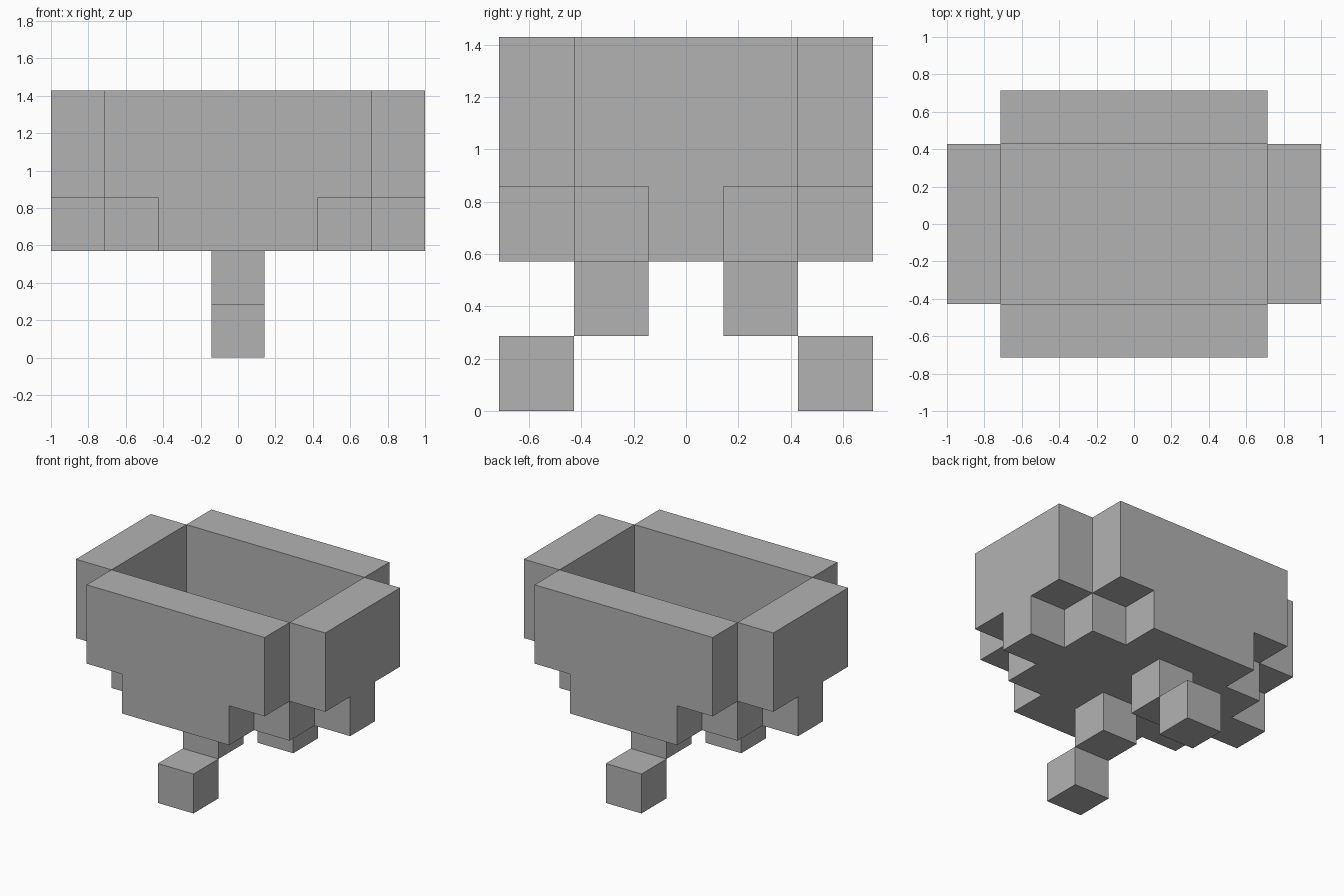
import bpy
import bmesh
import math
from mathutils import Matrix, Vector

U = 2 / 7  # edge of one block

if "Cube" in bpy.data.objects:
    bpy.data.objects.remove(bpy.data.objects["Cube"], do_unlink=True)

grey = bpy.data.materials.new("plain_grey")
grey.use_nodes = True
colour = (0.448, 0.448, 0.448, 1)
grey.diffuse_color = colour
grey.node_tree.nodes["Principled BSDF"].inputs["Base Color"].default_value = colour


def finish(name, bm):
    """Scale block units to size and link the part."""
    bmesh.ops.scale(bm, vec=(U, U, U), verts=bm.verts)
    bmesh.ops.recalc_face_normals(bm, faces=bm.faces)
    mesh = bpy.data.meshes.new(name)
    bm.to_mesh(mesh)
    bm.free()
    mesh.materials.append(grey)
    obj = bpy.data.objects.new(name, mesh)
    bpy.context.collection.objects.link(obj)


def box(name, centre, size):
    bm = bmesh.new()
    bmesh.ops.create_cube(bm, size=1)
    bmesh.ops.scale(bm, vec=size, verts=bm.verts)
    bmesh.ops.translate(bm, vec=centre, verts=bm.verts)
    finish(name, bm)


def wall(name, half, distance, angle):
    """Upright slab whose bottom row is one block shorter at each end."""
    step = half - 1
    right = [(step, 2), (step, 3), (half, 3), (half, 5)]
    outline = right + [(-x, z) for x, z in reversed(right)]
    bm = bmesh.new()
    face = bm.faces.new([bm.verts.new((x, -distance, z)) for x, z in outline])
    slab = bmesh.ops.extrude_face_region(bm, geom=[face])
    new_verts = [v for v in slab["geom"] if isinstance(v, bmesh.types.BMVert)]
    bmesh.ops.translate(bm, vec=Vector((0, -1, 0)), verts=new_verts)
    bmesh.ops.rotate(bm, matrix=Matrix.Rotation(angle, 3, "Z"), verts=bm.verts)
    finish(name, bm)


# Basin floor
box("basin_floor", (0, 0, 2.5), (5, 3, 1))

# Four walls touching only at their inner corners
wall("front_wall", 2.5, 1.5, 0)
wall("back_wall", 2.5, 1.5, math.pi)
wall("left_wall", 1.5, 2.5, math.pi / 2)
wall("right_wall", 1.5, 2.5, -math.pi / 2)

# Stepped legs: an upper block and a foot further out
for side, sign in (("front", -1), ("back", 1)):
    box(side + "_leg", (0, sign, 1.5), (1, 1, 1))
    box(side + "_foot", (0, 2 * sign, 0.5), (1, 1, 1))
